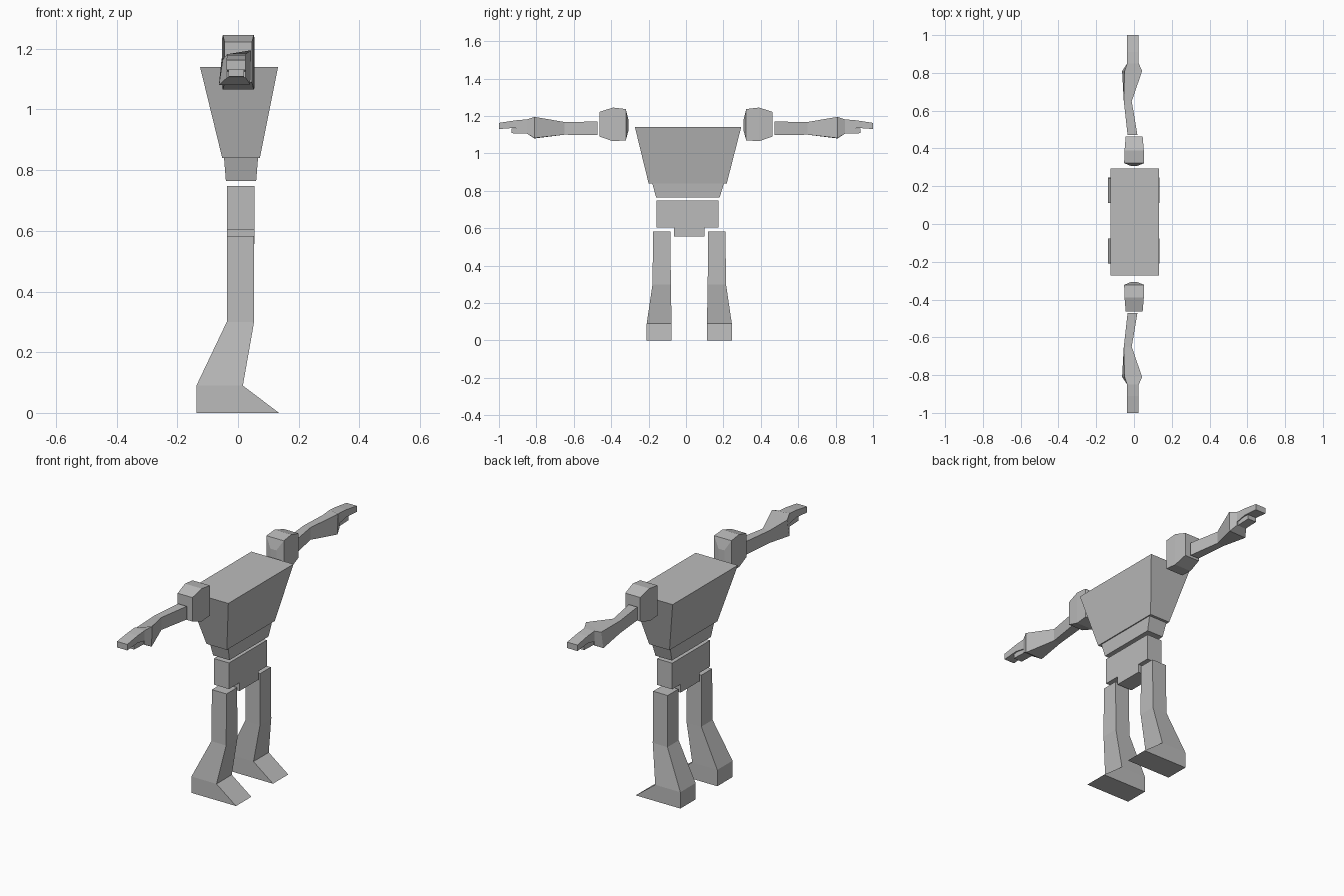
import bpy, bmesh

grey = bpy.data.materials.new("plain grey")
grey.diffuse_color = (0.5, 0.5, 0.5, 1)


def loft(name, rings):
    """Skin four-cornered rings into a closed solid."""
    bm = bmesh.new()
    loops = [[bm.verts.new(p) for p in ring] for ring in rings]
    for a, b in zip(loops, loops[1:]):
        for i in range(4):
            j = (i + 1) % 4
            bm.faces.new((a[i], a[j], b[j], b[i]))
    bm.faces.new(loops[0])
    bm.faces.new(loops[-1])
    bmesh.ops.recalc_face_normals(bm, faces=bm.faces)
    mesh = bpy.data.meshes.new(name)
    bm.to_mesh(mesh)
    bm.free()
    mesh.materials.append(grey)
    obj = bpy.data.objects.new(name, mesh)
    bpy.context.collection.objects.link(obj)
    return obj


def flat(z, x0, x1, y0, y1):
    return [(x0, y0, z), (x1, y0, z), (x1, y1, z), (x0, y1, z)]


def upright(y, x0, x1, z0, z1):
    return [(x0, y, z0), (x1, y, z0), (x1, y, z1), (x0, y, z1)]


def pair(name, rings, centre=0.0):
    """Build a part on the +y side and its mirror on the -y side."""
    loft("left_" + name, rings)
    loft("right_" + name, [[(x, 2 * centre - y, z) for x, y, z in r] for r in rings])


# Chest, waist and pelvis
loft("chest", [flat(1.14, -0.125, 0.132, -0.273, 0.295),
               flat(0.84, -0.052, 0.072, -0.20, 0.218)])
loft("waist", [flat(0.84, -0.046, 0.066, -0.18, 0.203),
               flat(0.765, -0.04, 0.06, -0.16, 0.18)])
loft("pelvis", [flat(0.747, -0.037, 0.055, -0.157, 0.173),
                flat(0.603, -0.037, 0.055, -0.157, 0.173)])
loft("crotch", [flat(0.603, -0.037, 0.055, -0.065, 0.1),
                flat(0.557, -0.037, 0.055, -0.065, 0.1)])

# Legs with wedge feet, toes towards +x
pair("leg", [flat(0.583, -0.036, 0.053, 0.118, 0.211),
             flat(0.30, -0.037, 0.053, 0.116, 0.214),
             flat(0.09, -0.137, 0.016, 0.112, 0.245),
             flat(0.0, -0.137, 0.135, 0.112, 0.245)], centre=0.0175)

# Shoulder blocks
pair("shoulder", [upright(0.308, -0.018, 0.018, 1.12, 1.18),
                  upright(0.322, -0.052, 0.054, 1.07, 1.237),
                  upright(0.39, -0.05, 0.052, 1.065, 1.245),
                  upright(0.463, -0.044, 0.046, 1.09, 1.222)])

# Arms, with a skewed flare at the forearm
flare = [(-0.063, 0.81, 1.08), (0.04, 0.81, 1.082),
         (0.043, 0.81, 1.195), (-0.05, 0.81, 1.165)]
pair("arm", [upright(0.472, -0.034, 0.018, 1.097, 1.17),
             upright(0.65, -0.054, -0.012, 1.10, 1.168),
             flare,
             upright(0.85, -0.036, 0.025, 1.105, 1.182)])

# Hands: upper finger slab and shorter lower thumb
pair("fingers", [upright(0.85, -0.036, 0.025, 1.125, 1.182),
                 upright(0.91, -0.036, 0.025, 1.137, 1.177),
                 upright(1.0, -0.038, 0.025, 1.13, 1.163)])
pair("thumb", [upright(0.85, -0.032, 0.02, 1.105, 1.14),
               upright(0.933, -0.032, 0.02, 1.108, 1.132)])
